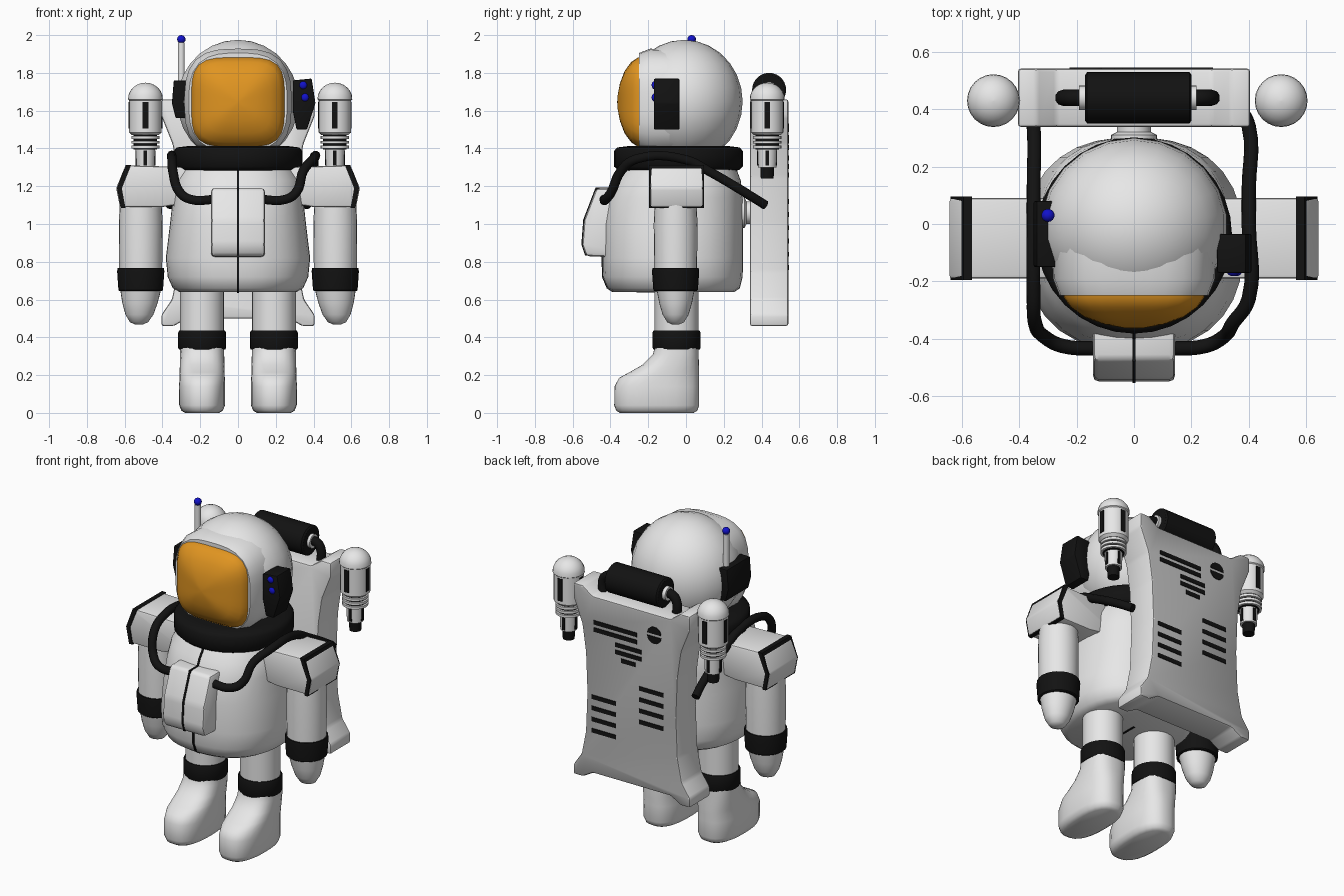
import bpy, bmesh
from math import sin, cos, pi, radians
from mathutils import Vector

cube = bpy.data.objects.get("Cube")
if cube:
    bpy.data.objects.remove(cube, do_unlink=True)


def material(name, rgb):
    m = bpy.data.materials.new(name)
    m.use_nodes = True
    m.diffuse_color = (*rgb, 1)
    m.node_tree.nodes["Principled BSDF"].inputs["Base Color"].default_value = (*rgb, 1)
    return m


WHITE = material("suit white", (0.8, 0.8, 0.8))
GREY = material("panel grey", (0.45, 0.45, 0.45))
BLACK = material("rubber black", (0.006, 0.006, 0.006))
ORANGE = material("visor orange", (0.75, 0.3, 0.015))
BLUE = material("light blue", (0.006, 0.006, 0.6))

PLACE = {"x": lambda u, v, t: (t, u, v),
         "y": lambda u, v, t: (u, t, v),
         "z": lambda u, v, t: (u, v, t)}


def finish(name, bm, mat, smooth=35):
    bmesh.ops.recalc_face_normals(bm, faces=bm.faces)
    me = bpy.data.meshes.new(name)
    bm.to_mesh(me)
    bm.free()
    me.materials.append(mat)
    ob = bpy.data.objects.new(name, me)
    bpy.context.collection.objects.link(ob)
    bpy.ops.object.select_all(action="DESELECT")
    ob.select_set(True)
    bpy.context.view_layer.objects.active = ob
    bpy.ops.object.shade_smooth_by_angle(angle=radians(smooth))
    return ob


def loft(name, rings, mat, axis="z", power=2, seg=28, smooth=50):
    """Skin superellipse rings given as (t, centre u, centre v, radius u, radius v)."""
    bm = bmesh.new()
    loops = []
    for t, cu, cv, ru, rv in rings:
        loop = []
        for i in range(seg):
            c, s = cos(2 * pi * i / seg), sin(2 * pi * i / seg)
            k = (abs(c) ** power + abs(s) ** power) ** (-1 / power)
            loop.append(bm.verts.new(PLACE[axis](cu + ru * k * c, cv + rv * k * s, t)))
        loops.append(loop)
    for a, b in zip(loops, loops[1:]):
        for i in range(seg):
            j = (i + 1) % seg
            bm.faces.new((a[i], a[j], b[j], b[i]))
    bm.faces.new(loops[0])
    bm.faces.new(loops[-1])
    return finish(name, bm, mat, smooth)


def turned(name, x, y, profile, mat, seg=24):
    return loft(name, [(z, x, y, r, r) for z, r in profile], mat, seg=seg, smooth=40)


def prism(name, pts, axis, lo, hi, mat, bevel=0):
    bm = bmesh.new()
    f = bm.faces.new([bm.verts.new(PLACE[axis](u, v, lo)) for u, v in pts])
    new = bmesh.ops.extrude_face_region(bm, geom=[f])["geom"]
    shift = Vector(PLACE[axis](0, 0, hi - lo))
    bmesh.ops.translate(bm, vec=shift, verts=[g for g in new if isinstance(g, bmesh.types.BMVert)])
    if bevel:
        bmesh.ops.bevel(bm, geom=bm.edges[:], offset=bevel, segments=2, affect="EDGES", profile=0.5)
    return finish(name, bm, mat)


def box(name, c, size, mat):
    x, y, z = c
    a, b, h = (s / 2 for s in size)
    return prism(name, [(x - a, y - b), (x + a, y - b), (x + a, y + b), (x - a, y + b)],
                 "z", z - h, z + h, mat)


def ball(name, c, r, mat, u=20, v=12):
    bm = bmesh.new()
    bmesh.ops.create_uvsphere(bm, u_segments=u, v_segments=v, radius=1)
    bmesh.ops.scale(bm, vec=r, verts=bm.verts)
    bmesh.ops.translate(bm, vec=c, verts=bm.verts)
    return finish(name, bm, mat, 60)


def tube(name, pts, r, mat):
    cu = bpy.data.curves.new(name, "CURVE")
    cu.dimensions, cu.bevel_depth, cu.bevel_resolution, cu.use_fill_caps = "3D", r, 3, True
    sp = cu.splines.new("BEZIER")
    sp.resolution_u = 5
    sp.bezier_points.add(len(pts) - 1)
    for p, co in zip(sp.bezier_points, pts):
        p.co = co
        p.handle_left_type = p.handle_right_type = "AUTO"
    cu.materials.append(mat)
    ob = bpy.data.objects.new(name, cu)
    bpy.context.collection.objects.link(ob)
    bpy.ops.object.select_all(action="DESELECT")
    ob.select_set(True)
    bpy.context.view_layer.objects.active = ob
    bpy.ops.object.convert(target="MESH")


# Torso, chest box and the zip running over both
torso = [(0.64, 0, -0.065, 0.31, 0.32), (0.66, 0, -0.065, 0.345, 0.35), (0.72, 0, -0.07, 0.372, 0.37),
         (0.82, 0, -0.07, 0.382, 0.372), (1.0, 0, -0.07, 0.36, 0.372), (1.14, 0, -0.06, 0.345, 0.36),
         (1.23, 0, -0.045, 0.335, 0.335), (1.31, 0, -0.03, 0.29, 0.29)]
loft("torso", torso, WHITE, power=2.4, seg=36)
chest = [(-0.3, 1.19), (-0.475, 1.19), (-0.54, 1.02), (-0.55, 0.89), (-0.53, 0.83), (-0.3, 0.82)]
prism("chest_box", chest, "x", -0.143, 0.143, WHITE, 0.02)
prism("torso_zip", [(cy - ry - 0.005, z) for z, _, cy, _, ry in torso] + [(0, 1.31), (0, 0.636)],
      "x", -0.006, 0.006, BLACK)
prism("chest_zip", [(y - 0.004, z + 0.003) for y, z in chest], "x", -0.006, 0.006, BLACK)

# Helmet, visor and collar
ball("helmet", (0, -0.01, 1.648), (0.325, 0.31, 0.327), WHITE, 22, 14)
loft("visor_rim", [(y, 0, 1.645, r, r) for y, r in ((-0.05, 0.28), (-0.19, 0.283), (-0.25, 0.26))],
     WHITE, "y", 3, 32)
loft("visor", [(y, 0, 1.645, 0.246 * k, 0.236 * k) for y, k in
               ((-0.18, 1), (-0.255, 1), (-0.29, 0.9), (-0.325, 0.7), (-0.35, 0.42), (-0.362, 0.15), (-0.364, 0.02))],
     ORANGE, "y", 4, 40)
loft("collar", [(z, 0, -0.04, r, r) for z, r in
                ((1.28, 0.27), (1.285, 0.32), (1.305, 0.342), (1.385, 0.342), (1.405, 0.325), (1.412, 0.27))],
     BLACK, seg=32)

# Ear pads, buttons and antenna
prism("left_ear_pad", [(0.29, 1.76), (0.39, 1.77), (0.41, 1.64), (0.365, 1.5), (0.31, 1.5), (0.29, 1.6)],
      "y", -0.17, -0.035, BLACK, 0.006)
prism("right_ear_pad", [(-0.27, 1.76), (-0.34, 1.76), (-0.35, 1.64), (-0.33, 1.56), (-0.27, 1.56)],
      "y", -0.15, 0.08, BLACK, 0.006)
for x, z in ((0.345, 1.735), (0.355, 1.67)):
    ball("ear_button", (x, -0.168, z), (0.021, 0.014, 0.021), BLUE, 12, 8)
turned("antenna", -0.3, 0.03, [(1.62, 0.018), (1.96, 0.018)], WHITE, 12)
ball("antenna_tip", (-0.3, 0.03, 1.978), (0.023, 0.023, 0.022), BLUE, 14, 10)

for s, side in ((1, "left"), (-1, "right")):
    # Shoulder with trim on its outer edge
    sleeve = [(0.2, 1.30), (0.58, 1.31), (0.6, 1.30), (0.645, 1.19), (0.625, 1.09), (0.4, 1.09), (0.2, 1.12)]
    prism(side + "_shoulder", [(s * x, z) for x, z in sleeve], "y", -0.19, 0.09, WHITE, 0.012)
    trim = [(0.565, 1.313), (0.594, 1.313), (0.64, 1.19), (0.62, 1.086), (0.596, 1.086), (0.615, 1.188)]
    prism(side + "_shoulder_trim", [(s * x, z) for x, z in trim], "y", -0.195, 0.095, BLACK)

    # Arm, cuff and hand
    ax, ay = s * 0.515, -0.055
    turned(side + "_arm", ax, ay, [(0.7, 0.113), (1.0, 0.116), (1.14, 0.11)], WHITE)
    turned(side + "_cuff", ax, ay, [(0.645, 0.112), (0.65, 0.118), (0.75, 0.125), (0.768, 0.122)], BLACK)
    loft(side + "_hand", [(z, s * (0.515 + (0.66 - z) * 0.05), ay, r, r * 0.93) for z, r in
                          ((0.468, 0.02), (0.48, 0.048), (0.52, 0.074), (0.58, 0.093), (0.66, 0.11))], WHITE)

    # Leg, band and boot
    lx = s * 0.19
    turned(side + "_leg", lx, -0.05, [(0.3, 0.116), (0.7, 0.116)], WHITE)
    turned(side + "_leg_band", lx, -0.05, [(0.335, 0.122), (0.345, 0.127), (0.425, 0.127), (0.435, 0.122)], BLACK)
    boot = [(0, 0.09, -0.35, 0.04), (0.012, 0.11, -0.37, 0.06), (0.04, 0.121, -0.38, 0.07),
            (0.14, 0.122, -0.378, 0.07), (0.185, 0.12, -0.355, 0.07), (0.215, 0.119, -0.3, 0.07),
            (0.255, 0.118, -0.23, 0.068), (0.31, 0.117, -0.175, 0.067), (0.35, 0.116, -0.166, 0.066)]
    loft(side + "_boot", [(z, lx, (f + b) / 2, w, (b - f) / 2) for z, w, f, b in boot], WHITE, power=2.6)

    # Thruster with ribbed neck, nozzle and dark slots
    tx, ty = (0.513 if s > 0 else -0.49), 0.43
    turned(side + "_thruster", tx, ty, [(1.47, 0.07), (1.485, 0.086), (1.655, 0.086), (1.66, 0.092)]
           + [(1.66 + 0.088 * sin(a * pi / 12), 0.092 * cos(a * pi / 12) + 0.001) for a in range(1, 7)], WHITE)
    turned(side + "_thruster_neck", tx, ty, [(1.395, 0.062), (1.475, 0.062)], BLACK)
    for i in range(3):
        z = 1.4 + i * 0.025
        turned(side + "_thruster_rib", tx, ty, [(z, 0.075), (z + 0.015, 0.075)], WHITE)
    turned(side + "_nozzle", tx, ty, [(1.3, 0.048), (1.4, 0.052)], WHITE)
    turned(side + "_nozzle_tip", tx, ty, [(1.24, 0.034), (1.31, 0.037)], BLACK)
    for dx, dy in ((1, 0), (-1, 0), (0, 1), (0, -1)):
        for r, z, w, h in ((0.085, 1.575, 0.03, 0.14), (0.049, 1.35, 0.018, 0.08)):
            box(side + "_thruster_slot", (tx + dx * r, ty + dy * r, z),
                (0.008 if dx else w, 0.008 if dy else w, h), BLACK)

    # Hose from the chest over the shoulder to the pack
    hx = 0.4 if s > 0 else 0.35
    path = [(0.12, -0.435, 1.13), (0.25, -0.425, 1.13), (0.31, -0.395, 1.17), (0.345, -0.345, 1.28),
            (hx, -0.26, 1.345), (hx, 0.0, 1.34), (hx, 0.12, 1.28), (hx, 0.34, 1.15), (0.36, 0.42, 1.10)]
    tube(side + "_hose", [(s * x, y, z) for x, y, z in path], 0.025, BLACK)

    # Elbow pipe of the roll on top of the pack
    ex = lambda d: 0.012 + s * d
    tube(side + "_roll_elbow", [(ex(0.18), 0.44, 1.71), (ex(0.225), 0.44, 1.71),
                                (ex(0.253), 0.44, 1.68), (ex(0.255), 0.44, 1.58)], 0.028, BLACK)

# Backpack: flared outline, grey rear panel
half = [(0.27, 1.61), (0.34, 1.66), (0.405, 1.66), (0.405, 1.57), (0.345, 1.42), (0.32, 1.25), (0.31, 1.0),
        (0.32, 0.75), (0.35, 0.6), (0.405, 0.52), (0.405, 0.46), (0.34, 0.46), (0.27, 0.50)]
pack = prism("backpack", half + [(-x, z) for x, z in reversed(half)], "y", 0.338, 0.542, WHITE, 0.012)
pack.data.materials.append(GREY)
for p in pack.data.polygons:
    if p.normal.y > 0.9:
        p.material_index = 1
loft("pack_connector", [(0.22, 0, 1.06, 0.08, 0.08), (0.31, 0, 1.06, 0.08, 0.08),
                        (0.32, 0, 1.06, 0.06, 0.06), (0.35, 0, 1.06, 0.06, 0.06)], WHITE, "y")

# Vents and round port on the rear panel
vents = [(0.11, 0.3, 1.45), (0.11, 0.3, 1.405), (0.02, 0.18, 1.35), (0.02, 0.18, 1.305), (0.02, 0.1, 1.26)]
for i in range(4):
    vents += [(0.19, 0.17, 0.98 - i * 0.07), (-0.14, 0.17, 1.12 - i * 0.07)]
for x, w, z in vents:
    box("vent", (x, 0.542, z), (w, 0.008, 0.026), BLACK)
for d in (1, -1):
    prism("round_port", [(-0.16 + 0.048 * cos(a * pi / 10), 1.48 + d * (0.008 + 0.045 * sin(a * pi / 10)))
                         for a in range(11)], "y", 0.538, 0.546, BLACK)

# Roll on top of the pack
loft("roll", [(x, 0.44, 1.71, r, r) for x, r in ((-0.17, 0.08), (-0.163, 0.09), (0.193, 0.09), (0.2, 0.08))],
     BLACK, "x", smooth=35)
loft("roll_caps", [(-0.192, 0.44, 1.71, 0.042, 0.042), (0.218, 0.44, 1.71, 0.042, 0.042)], WHITE, "x")
